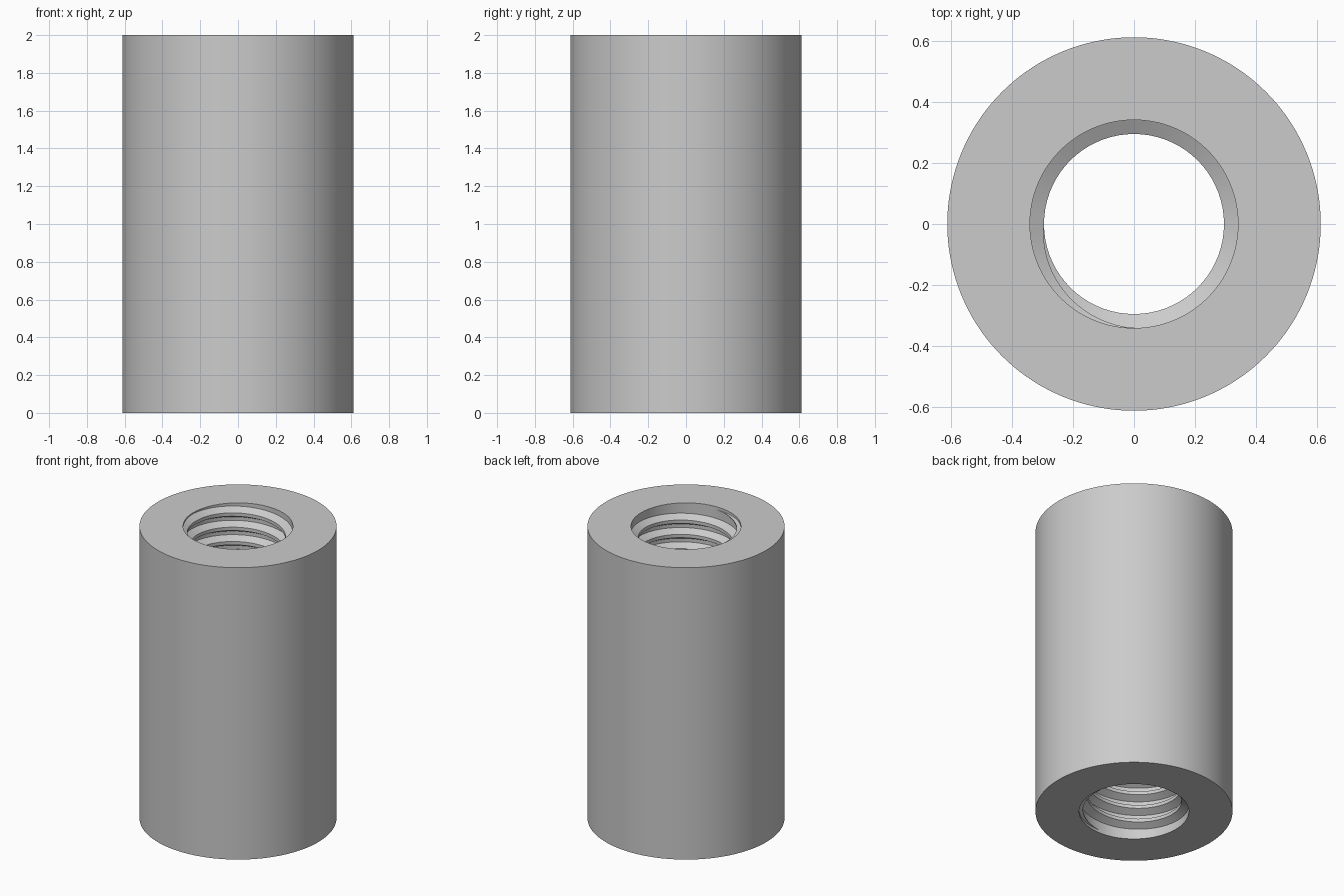
import bpy
import bmesh
from math import pi, radians, cos, sin

OUTER, BORE, CREST = 0.612, 0.341, 0.295
HEIGHT, PITCH, TURNS = 2.0, 0.098, 20
STEPS = 72                       # sections per thread turn
START_Z = 0.02
ROOT_HALF, CREST_HALF = 0.038, 0.0115

old = bpy.data.objects.get("Cube")
if old:
    bpy.data.objects.remove(old, do_unlink=True)

# Plain grey metal
grey = bpy.data.materials.new("grey_metal")
grey.use_nodes = True
colour = (0.6, 0.6, 0.6, 1.0)
grey.diffuse_color = colour
grey.node_tree.nodes["Principled BSDF"].inputs["Base Color"].default_value = colour


def sweep(name, rings, close_loop):
    """Skin a list of equal closed cross-sections, then smooth by angle."""
    bm = bmesh.new()
    rows = [[bm.verts.new(p) for p in ring] for ring in rings]
    pairs = list(zip(rows, rows[1:]))
    if close_loop:
        pairs.append((rows[-1], rows[0]))
    else:
        bm.faces.new(rows[0])
        bm.faces.new(rows[-1])
    for a, b in pairs:
        for i in range(len(a)):
            j = (i + 1) % len(a)
            bm.faces.new((a[i], a[j], b[j], b[i]))
    bmesh.ops.recalc_face_normals(bm, faces=bm.faces)
    mesh = bpy.data.meshes.new(name)
    bm.to_mesh(mesh)
    bm.free()
    mesh.materials.append(grey)
    obj = bpy.data.objects.new(name, mesh)
    bpy.context.collection.objects.link(obj)
    bpy.ops.object.select_all(action="DESELECT")
    obj.select_set(True)
    bpy.context.view_layer.objects.active = obj
    bpy.ops.object.shade_smooth_by_angle(angle=radians(30))
    return obj


def section(angle, profile):
    return [(r * cos(angle), r * sin(angle), z) for r, z in profile]


# Thick tube wall with a plain bore
wall = [(OUTER, 0), (OUTER, HEIGHT), (BORE, HEIGHT), (BORE, 0)]
sides = 2 * STEPS
sweep("sleeve_body", [section(2 * pi * i / sides, wall) for i in range(sides)], True)

# Right-handed internal thread, fading out over a quarter turn at each end
rings = []
total = TURNS * STEPS
for i in range(total + 1):
    fade = max(0.02, min(1, 4 * i / STEPS, 4 * (total - i) / STEPS))
    z = START_Z + PITCH * i / STEPS
    inner = BORE - (BORE - CREST) * fade
    root, crest = ROOT_HALF * fade, CREST_HALF * fade
    rib = [(BORE + 0.002, z - root), (inner, z - crest),
           (inner, z + crest), (BORE + 0.002, z + root)]
    rings.append(section(2 * pi * i / STEPS - pi / 2, rib))
sweep("internal_thread", rings, False)
